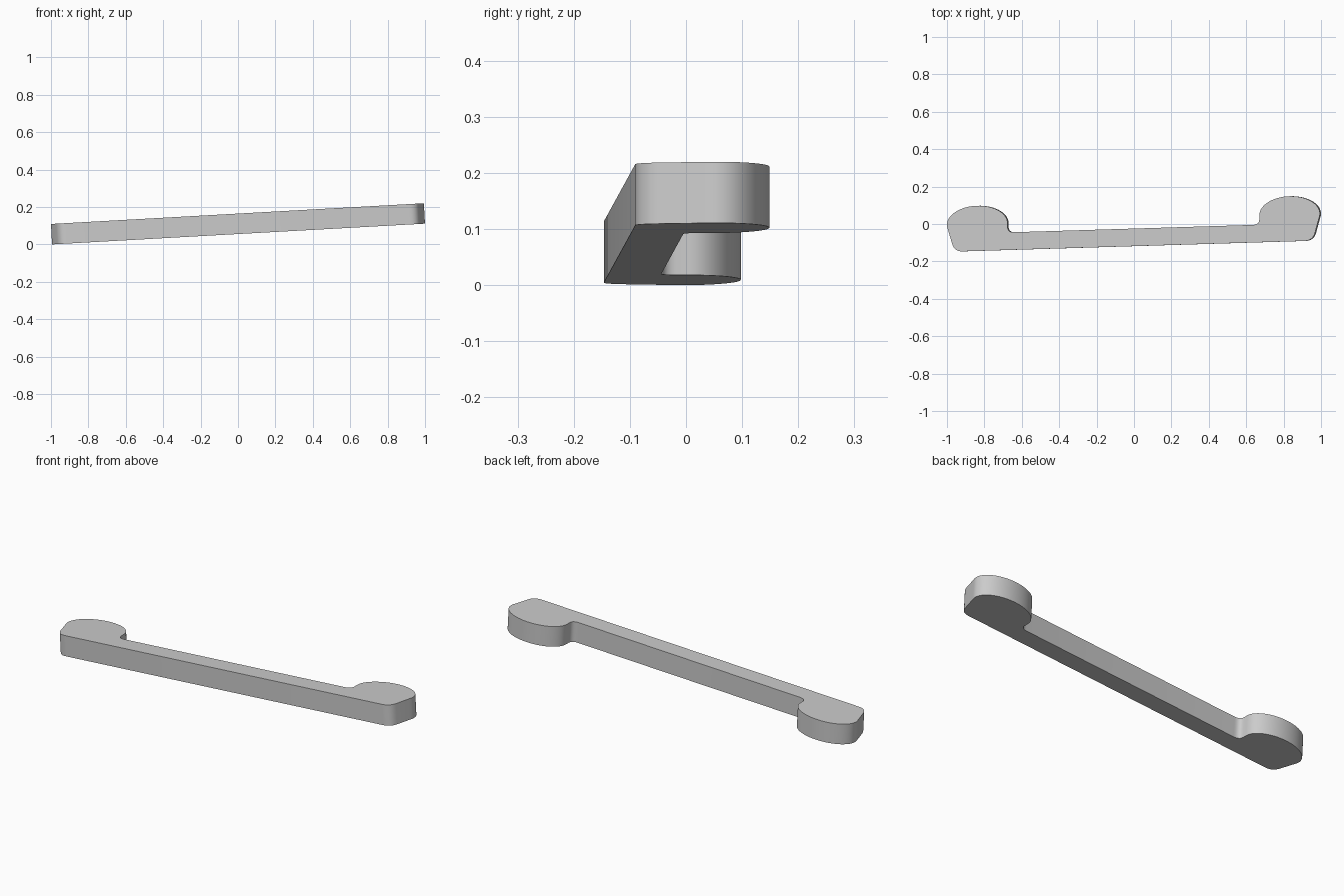
import bpy, bmesh, math
from mathutils import Vector

if "Cube" in bpy.data.objects:
    bpy.data.objects.remove(bpy.data.objects["Cube"])

TILT_Y = 0.0305        # plan-view skew of the bar
SLOPE = 0.0556         # rise of the bar along x
HALF = Vector((-0.003, 0, 0.0545))  # half thickness along the tilted normal


def bezier(a, b, c, n=6):
    """Rounded corner from a to c, pulled towards b."""
    return [tuple((1 - t) ** 2 * a[i] + 2 * t * (1 - t) * b[i] + t * t * c[i]
                  for i in (0, 1)) for t in (k / n for k in range(n + 1))]


def ellipse(cx, cy, rx, ry, a0, a1, n=32):
    return [(cx + rx * math.cos(math.radians(a0 + (a1 - a0) * k / n)),
             cy + ry * math.sin(math.radians(a0 + (a1 - a0) * k / n)))
            for k in range(n + 1)]


# One half of the outline: lower corner, rounded lobe, fillet into the bar
end = bezier((0.915, -0.1185), (0.956, -0.1185), (0.969, -0.08))
end += ellipse(0.835, 0.025, 0.162, 0.098, -14, 180)
end += bezier((0.673, 0.002), (0.671, -0.0245), (0.638, -0.0245))

# Mirror to the other end, then skew in plan
outline = end + [(-x, y) for x, y in reversed(end)]
outline = [(max(-0.997, min(0.997, x - TILT_Y * y * 0.3)), y + TILT_Y * x)
           for x, y in outline]

# Extrude the outline along the tilted normal
bm = bmesh.new()
mid = [Vector((x, y, 0.11 + SLOPE * x)) for x, y in outline]
low = [bm.verts.new(p - HALF) for p in mid]
high = [bm.verts.new(p + HALF) for p in mid]
bm.faces.new(low[::-1])
bm.faces.new(high)
n = len(mid)
for i in range(n):
    j = (i + 1) % n
    bm.faces.new((low[i], low[j], high[j], high[i]))
bmesh.ops.recalc_face_normals(bm, faces=bm.faces)

mesh = bpy.data.meshes.new("handle_bar")
bm.to_mesh(mesh)
bm.free()
bar = bpy.data.objects.new("handle_bar", mesh)
bpy.context.collection.objects.link(bar)
bpy.context.view_layer.objects.active = bar
bar.select_set(True)
bpy.ops.object.shade_smooth_by_angle(angle=math.radians(30))
